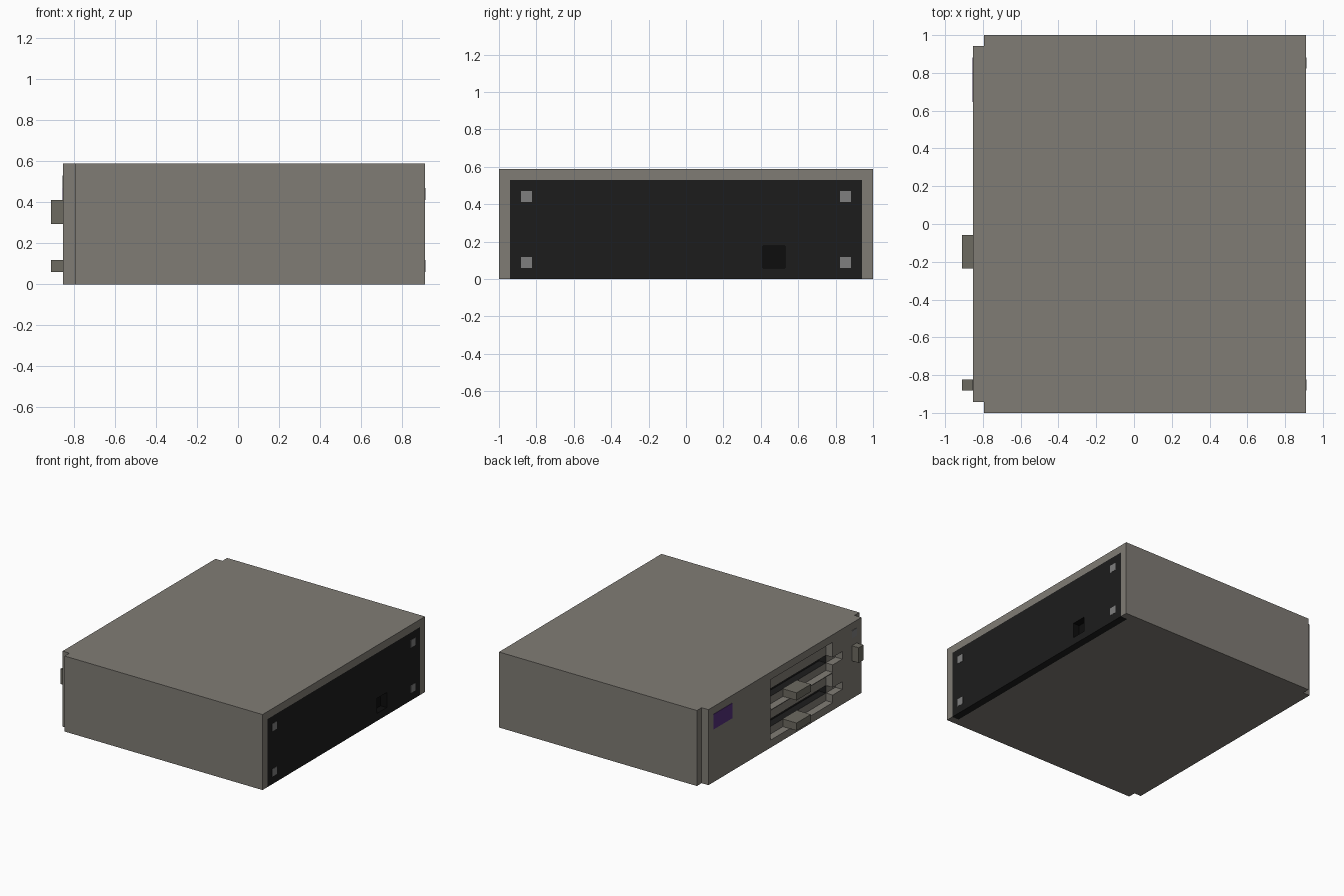
import bpy, bmesh

if "Cube" in bpy.data.objects:
    bpy.data.objects.remove(bpy.data.objects["Cube"])

U = 2 / 34  # the model sits on a coarse grid of 34 units along y


def material(name, rgb):
    m = bpy.data.materials.new(name)
    m.diffuse_color = (*rgb, 1)
    m.use_nodes = True
    m.node_tree.nodes["Principled BSDF"].inputs["Base Color"].default_value = m.diffuse_color
    return m


BODY = material("warm_grey", (0.216, 0.202, 0.178))
TRIM = material("olive_grey", (0.155, 0.147, 0.12))
BLACK = material("black", (0.012, 0.012, 0.012))
DEEP = material("deep_black", (0.004, 0.004, 0.004))
STEEL = material("light_grey", (0.21, 0.21, 0.21))
BADGE = material("purple", (0.09, 0.03, 0.2))


def box(name, x, y, z, mat):
    """Box from (min, max) grid ranges."""
    bm = bmesh.new()
    bmesh.ops.create_cube(bm, size=1)
    for v in bm.verts:
        v.co = [U * (r[0] if c < 0 else r[1]) for c, r in zip(v.co, (x, y, z))]
    me = bpy.data.meshes.new(name)
    bm.to_mesh(me)
    bm.free()
    me.materials.append(mat)
    ob = bpy.data.objects.new(name, me)
    bpy.context.collection.objects.link(ob)
    return ob


def cut(target, x, y, z, mat):
    """Subtract a box; the cut faces take the cutter's material."""
    c = box(target.name + "_cutter", x, y, z, mat)
    c.hide_render = True
    c.hide_viewport = True
    c.display_type = 'WIRE'
    mod = target.modifiers.new("cut", 'BOOLEAN')
    mod.object = c
    mod.solver = 'EXACT'
    mod.material_mode = 'TRANSFER'


# Main case with the rear opening, and the front bezel
case = box("case", (-13.5, 15.5), (-17, 17), (0, 10), BODY)
cut(case, (14.5, 17), (-16, 16), (-1, 9), BODY)
bezel = box("front_bezel", (-14.5, -13.5), (-16, 16), (0, 10), BODY)

# Drive bays: one opening through the bezel, split by a thin shelf
cut(bezel, (-16, -12), (-10, 3), (1, 9), BODY)
box("bay_shelf", (-14.5, -13.5), (-10, 3), (4.9, 5), BODY)

# Each drive: black disk slot, finger notch and protruding lever
for label, z in (("lower", 1), ("upper", 5)):
    cut(case, (-15, -12.5), (-10, 3), (z + 1, z + 2), BLACK)
    cut(bezel, (-16, -12), (-12, -9.5), (z + 1, z + 2), BODY)
    box(label + "_drive_lever", (-15.5, -13.5), (-4, -1), (z, z + 1), TRIM)

# Power switch, indicator lamp and plain badge
box("power_switch", (-15.5, -14.5), (-15, -14), (5, 7), TRIM)
box("indicator_lamp", (-14.55, -14.4), (-15, -14), (8, 9), STEEL)
box("badge", (-14.55, -14.4), (11, 15), (7, 9), BADGE)

# Rear panel with power socket and corner screws
rear = box("rear_panel", (14.5, 15.5), (-16, 16), (0, 9), BLACK)
cut(rear, (14.6, 17), (7, 9), (1, 3), DEEP)
for side in (-14.5, 14.5):
    for z in (1, 7):
        box("rear_screw", (15.3, 15.53), (side - .5, side + .5), (z, z + 1), STEEL)
